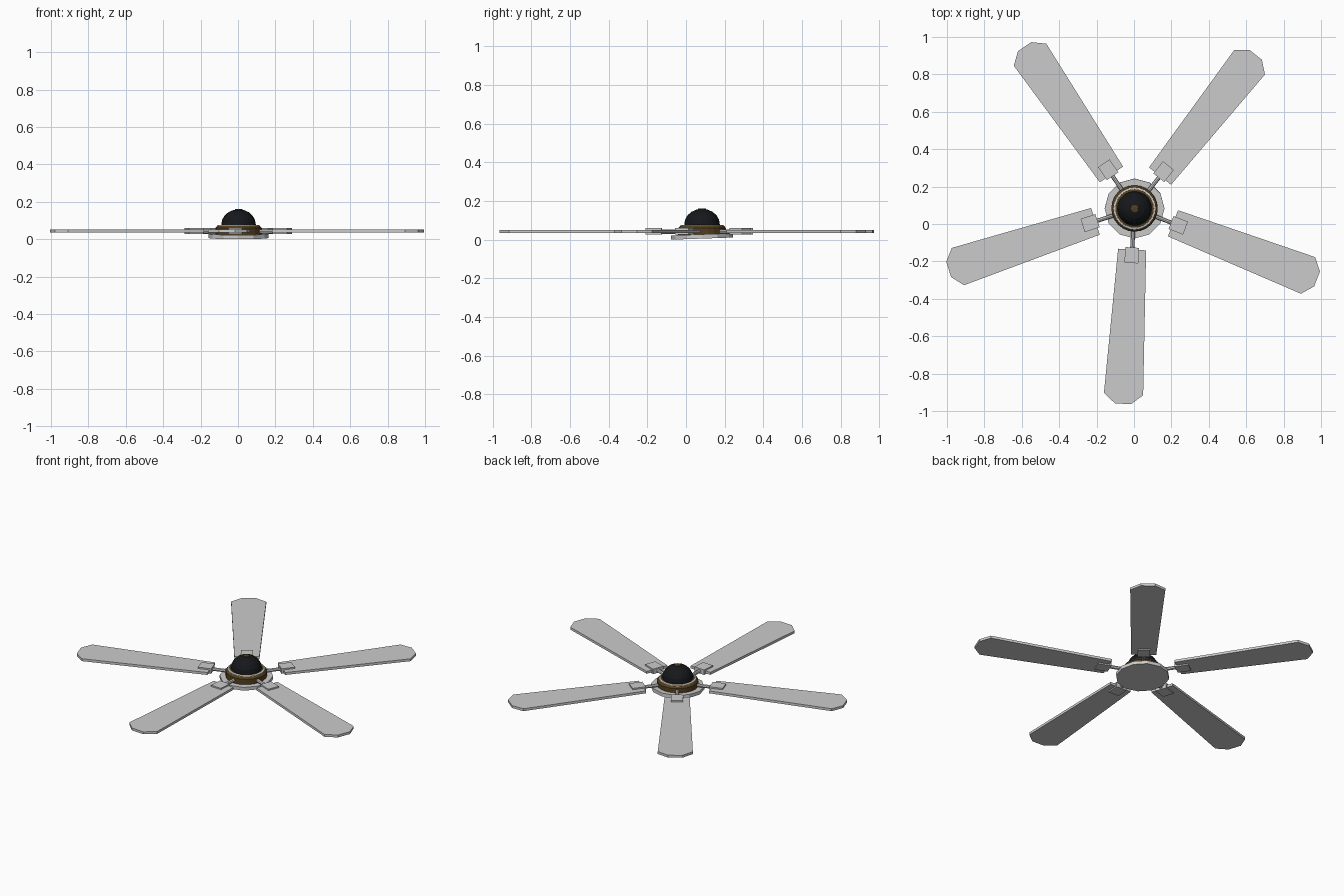
import bpy, bmesh, math
from mathutils import Matrix, Vector

if "Cube" in bpy.data.objects:
    bpy.data.objects.remove(bpy.data.objects["Cube"])

HUB = Vector((0.003, 0.083, 0))
ANGLES = [266.6, 338.9, 51.8, 124.2, 198.2]


def material(name, rgb):
    m = bpy.data.materials.new(name)
    m.diffuse_color = (*rgb, 1)
    m.use_nodes = True
    m.node_tree.nodes["Principled BSDF"].inputs["Base Color"].default_value = m.diffuse_color
    return m


brown = material("dark_bronze", (0.09, 0.05, 0.012))
black = material("black_glass", (0.008, 0.009, 0.011))


def finish(name, bm, mat=None, matrix=None):
    bmesh.ops.recalc_face_normals(bm, faces=bm.faces)
    me = bpy.data.meshes.new(name)
    bm.to_mesh(me)
    bm.free()
    if mat:
        me.materials.append(mat)
    ob = bpy.data.objects.new(name, me)
    bpy.context.collection.objects.link(ob)
    ob.matrix_world = matrix or Matrix.Translation(HUB)
    return ob


def lathe(name, profile, sides, mat=None, matrix=None):
    """Spin (radius, z) points around the hub axis."""
    bm = bmesh.new()
    pts = [bm.verts.new((r, 0, z)) for r, z in profile]
    edges = [bm.edges.new(p) for p in zip(pts, pts[1:])]
    bmesh.ops.spin(bm, geom=pts + edges, cent=(0, 0, 0), axis=(0, 0, 1),
                   angle=math.tau, steps=sides)
    bmesh.ops.remove_doubles(bm, verts=bm.verts, dist=1e-5)
    return finish(name, bm, mat, matrix)


def prism(name, outline, z0, z1, matrix):
    """Extrude a flat outline between two heights."""
    bm = bmesh.new()
    face = bm.faces.new([bm.verts.new((x, y, z0)) for x, y in outline])
    top = bmesh.ops.extrude_face_region(bm, geom=[face], use_keep_orig=True)["geom"]
    bmesh.ops.translate(bm, vec=(0, 0, z1 - z0),
                        verts=[v for v in top if isinstance(v, bmesh.types.BMVert)])
    return finish(name, bm, None, matrix)


# base plate, very slightly tilted towards the front
lathe("base_plate", [(0, -0.011), (0.16, -0.011), (0.16, 0.011), (0, 0.011)], 12,
      matrix=Matrix.Translation(HUB + Vector((0, 0, 0.017))) @ Matrix.Rotation(math.radians(2), 4, 'X'))

# motor housing, trim ring and dome
lathe("motor_housing", [(0, 0.022), (0.124, 0.022), (0.124, 0.06), (0.115, 0.07),
                        (0.09, 0.076), (0, 0.076)], 24, brown)
lathe("trim_ring", [(0.102, 0.066), (0.114, 0.066), (0.112, 0.075), (0.103, 0.077),
                    (0.102, 0.066)], 24)
dome = [(0, 0.07), (0.092, 0.07)]
dome += [(0.092 * math.cos(math.radians(a)), 0.08 + 0.08 * math.sin(math.radians(a)))
         for a in (0, 18, 36, 54, 72, 90)]
dome[-1] = (0, dome[-1][1])
lathe("dome", dome, 20, black)
lathe("dome_cap", [(0, 0.15), (0.021, 0.15), (0.02, 0.161), (0, 0.163)], 12, brown)

# five blades, each with an arm and a bracket clamped around its root
half = [(0.22, -0.075), (0.994, -0.105), (1.046, -0.043)]
blade = half + [(x, -y) for x, y in reversed(half)]
clamp = [(0.209, -0.037), (0.292, -0.037), (0.292, 0.037), (0.209, 0.037)]
for i, a in enumerate(ANGLES, 1):
    m = Matrix.Translation(HUB) @ Matrix.Rotation(math.radians(a), 4, 'Z')
    prism(f"blade_{i}", blade, 0.035, 0.051, m)
    prism(f"blade_bracket_{i}", clamp, 0.027, 0.06, m)
    bm = bmesh.new()
    bmesh.ops.create_cone(bm, cap_ends=True, segments=8, radius1=0.011, radius2=0.011, depth=0.1,
                          matrix=Matrix.Translation((0.17, 0, 0.042)) @ Matrix.Rotation(math.pi / 2, 4, 'Y'))
    finish(f"blade_arm_{i}", bm, None, m)
